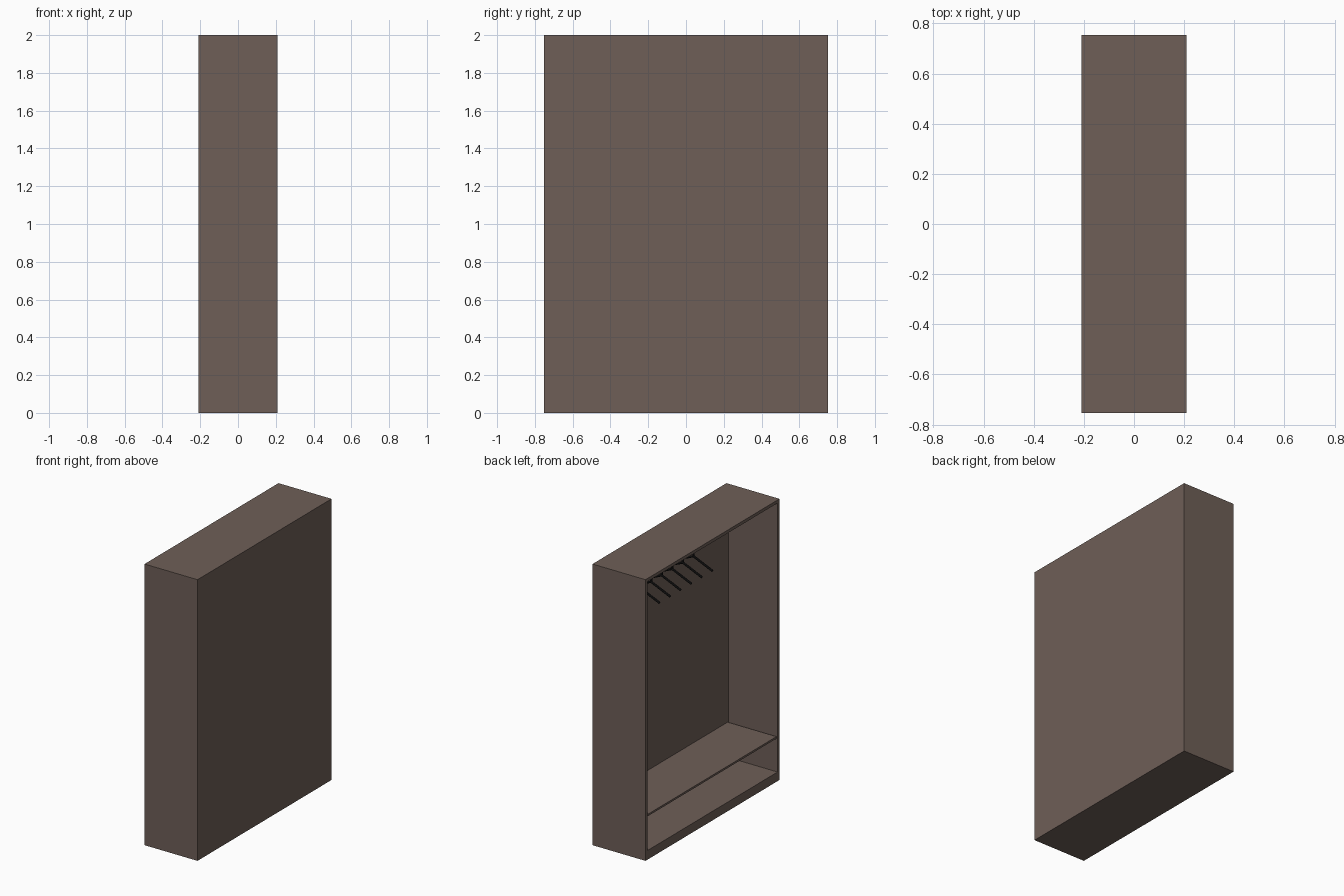
import bpy, bmesh, math
from mathutils import Vector

if "Cube" in bpy.data.objects:
    bpy.data.objects.remove(bpy.data.objects["Cube"], do_unlink=True)

DEPTH, WIDTH, HEIGHT = 0.417, 1.506, 2.0
WALL, PLINTH = 0.031, 0.065
BACK_X = DEPTH / 2 - WALL      # inner face of the back panel
SIDE_Y = WIDTH / 2 - WALL      # inner face of the side panels
ROD_Z = 1.875


def material(name, rgb):
    mat = bpy.data.materials.new(name)
    mat.use_nodes = True
    mat.diffuse_color = (*rgb, 1)
    mat.node_tree.nodes["Principled BSDF"].inputs["Base Color"].default_value = (*rgb, 1)
    return mat


wood = material("dark_brown_wood", (0.156, 0.114, 0.096))
black = material("black_metal", (0.01, 0.01, 0.01))


def add_mesh(name, bm, mat):
    mesh = bpy.data.meshes.new(name)
    bmesh.ops.recalc_face_normals(bm, faces=bm.faces)
    bm.to_mesh(mesh)
    bm.free()
    mesh.materials.append(mat)
    obj = bpy.data.objects.new(name, mesh)
    bpy.context.collection.objects.link(obj)
    return obj


def box(low, high):
    bm = bmesh.new()
    bmesh.ops.create_cube(bm, size=1)
    low, high = Vector(low), Vector(high)
    for v in bm.verts:
        v.co = (low + high) / 2 + v.co * (high - low)
    return bm


def wire(name, paths, radius, mat):
    """Round wire along one or more point lists, as a mesh."""
    curve = bpy.data.curves.new(name, "CURVE")
    curve.dimensions = "3D"
    curve.bevel_depth = radius
    curve.bevel_resolution = 2
    curve.use_fill_caps = True
    for path in paths:
        spline = curve.splines.new("POLY")
        spline.points.add(len(path) - 1)
        for point, co in zip(spline.points, path):
            point.co = (*co, 1)
    curve.materials.append(mat)
    obj = bpy.data.objects.new(name, curve)
    bpy.context.collection.objects.link(obj)
    bpy.ops.object.select_all(action="DESELECT")
    obj.select_set(True)
    bpy.context.view_layer.objects.active = obj
    bpy.ops.object.convert(target="MESH")
    obj = bpy.context.view_layer.objects.active
    bpy.ops.object.shade_smooth_by_angle()
    return obj


# Cabinet: one box, hollowed through its open side
bm = box((-DEPTH / 2, -WIDTH / 2, 0), (DEPTH / 2, WIDTH / 2, HEIGHT))
bm.faces.ensure_lookup_table()
opening = min(bm.faces, key=lambda f: f.calc_center_median().x)
bmesh.ops.inset_individual(bm, faces=[opening], thickness=WALL)
for v in opening.verts:
    if v.co.z < HEIGHT / 2:
        v.co.z = PLINTH
hollow = bmesh.ops.extrude_discrete_faces(bm, faces=[opening])["faces"][0]
for v in hollow.verts:
    v.co.x = BACK_X
add_mesh("cabinet", bm, wood)

# Shelf above the lower compartment
add_mesh("shelf", box((-DEPTH / 2 + 0.002, -SIDE_Y, 0.306), (BACK_X, SIDE_Y, 0.32)), wood)

# Clothes rod
wire("clothes_rod", [[(0, -SIDE_Y, ROD_Z), (0, SIDE_Y, ROD_Z)]], 0.012, black)

# Hangers: sloping arms and a hook over the rod
apex = 1.792
arms = [(-0.15, 0, apex - 0.065), (0, 0, apex), (0.15, 0, apex - 0.065)]
hook = [(0, 0, apex), (0, 0, apex + 0.04)]
for step in range(9):
    angle = math.radians(-60 + 30 * step)
    hook.append((0.02 * math.cos(angle), 0, ROD_Z + 0.02 * math.sin(angle)))
first = wire("hanger", [arms, hook], 0.008, black)
first.location.y = -0.084
for i in range(1, 6):
    copy = first.copy()
    copy.name = f"hanger_{i + 1}"
    copy.location.y += 0.119 * i
    bpy.context.collection.objects.link(copy)
